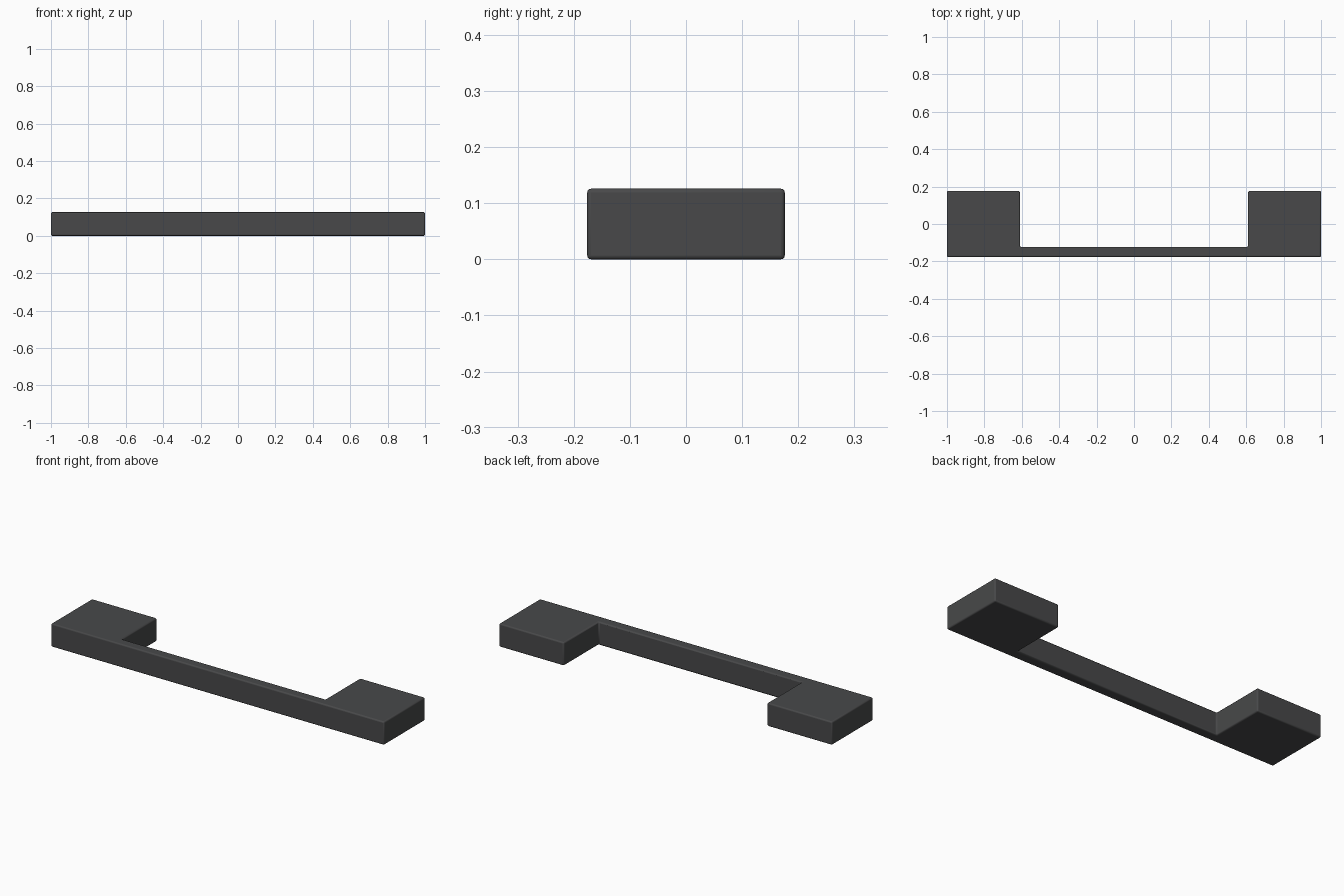
import bpy, bmesh

if "Cube" in bpy.data.objects:
    bpy.data.objects.remove(bpy.data.objects["Cube"])

HALF_X, HALF_Y, HEIGHT = 1.0, 0.176, 0.126
INNER_X, BAR_BACK = 0.61, -0.122

# U-shaped footprint: thin front bar with a block at each end
right = [(HALF_X, -HALF_Y), (HALF_X, HALF_Y), (INNER_X, HALF_Y), (INNER_X, BAR_BACK)]
profile = right + [(-x, y) for x, y in reversed(right)]

bm = bmesh.new()
base = bm.faces.new([bm.verts.new((x, y, 0)) for x, y in profile])
top = bmesh.ops.extrude_face_region(bm, geom=[base])["geom"]
bmesh.ops.translate(bm, vec=(0, 0, HEIGHT),
                    verts=[v for v in top if isinstance(v, bmesh.types.BMVert)])
bmesh.ops.recalc_face_normals(bm, faces=bm.faces[:])

mesh = bpy.data.meshes.new("bracket_bar")
bm.to_mesh(mesh)
bm.free()
bar = bpy.data.objects.new("bracket_bar", mesh)
bpy.context.collection.objects.link(bar)

# Slightly softened edges
bevel = bar.modifiers.new("soft_edges", 'BEVEL')
bevel.width = 0.007
bevel.segments = 3
bevel.limit_method = 'ANGLE'

# Dark grey finish
mat = bpy.data.materials.new("dark_grey")
mat.diffuse_color = (0.065, 0.066, 0.068, 1)
mat.use_nodes = True
mat.node_tree.nodes["Principled BSDF"].inputs["Base Color"].default_value = mat.diffuse_color
mesh.materials.append(mat)

bpy.context.view_layer.objects.active = bar
bar.select_set(True)
bpy.ops.object.shade_smooth_by_angle(angle=0.6)
